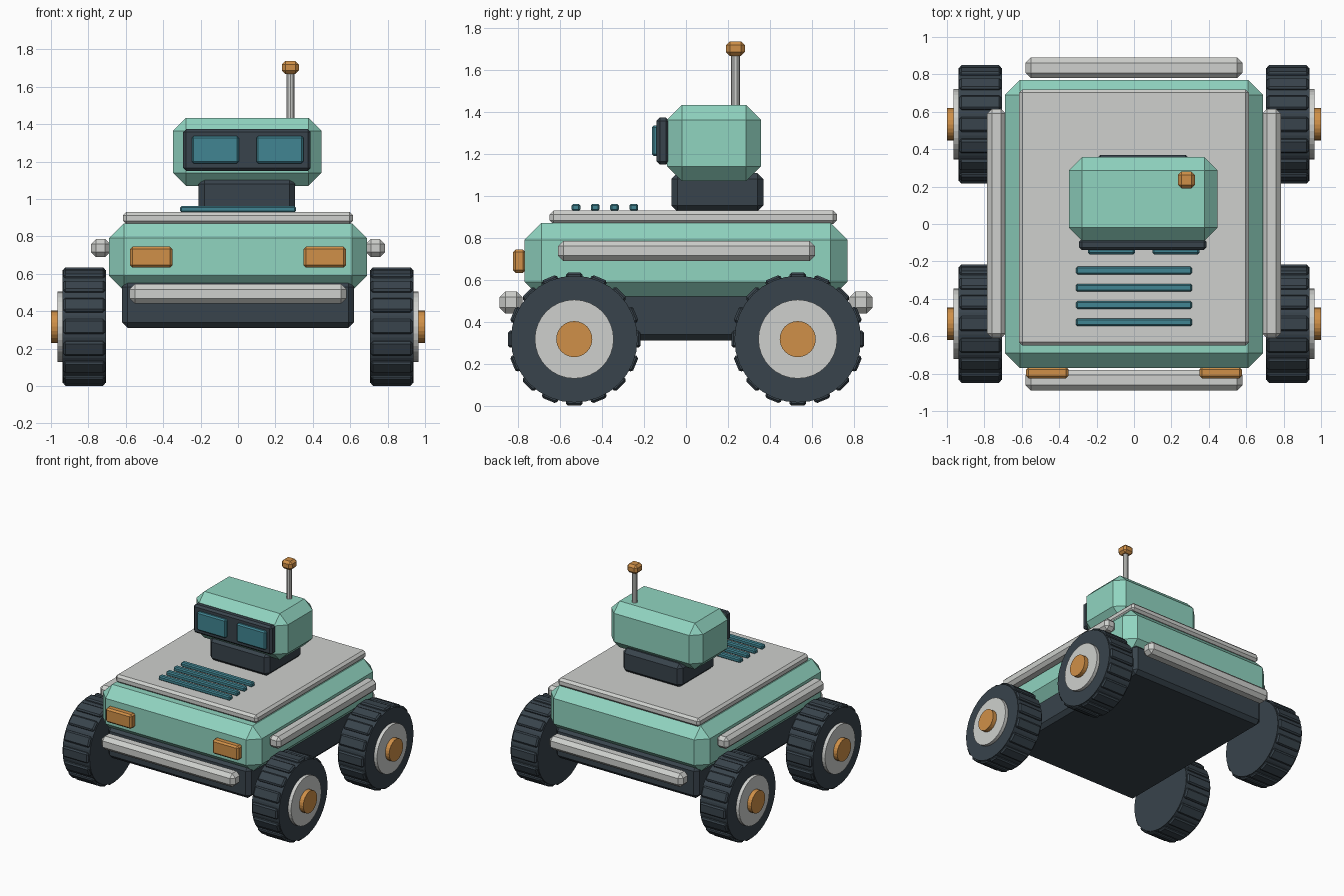
import bpy, bmesh, math
from mathutils import Matrix, Vector

if "Cube" in bpy.data.objects:
    bpy.data.objects.remove(bpy.data.objects["Cube"], do_unlink=True)


def material(name, rgb):
    m = bpy.data.materials.new(name)
    m.use_nodes = True
    m.diffuse_color = (*rgb, 1)
    m.node_tree.nodes["Principled BSDF"].inputs["Base Color"].default_value = (*rgb, 1)
    return m


MINT = material("mint paint", (0.28, 0.66, 0.53))
GREY = material("light grey", (0.62, 0.63, 0.61))
DARK = material("dark rubber", (0.04, 0.057, 0.072))
ORANGE = material("orange", (0.63, 0.28, 0.065))
TEAL = material("teal glass", (0.053, 0.235, 0.29))


def finish(name, bm, mat):
    bmesh.ops.recalc_face_normals(bm, faces=bm.faces)
    mesh = bpy.data.meshes.new(name)
    bm.to_mesh(mesh)
    bm.free()
    mesh.materials.append(mat)
    obj = bpy.data.objects.new(name, mesh)
    bpy.context.collection.objects.link(obj)
    return obj


def add_bevel(obj, width):
    mod = obj.modifiers.new("chamfer", "BEVEL")
    mod.width = width
    mod.segments = 1
    mod.limit_method = "ANGLE"


def box(name, x, y, z, mat, bevel):
    """Chamfered box from (min, max) ranges on each axis."""
    bm = bmesh.new()
    centre = Vector([(a + b) / 2 for a, b in (x, y, z)])
    size = [b - a for a, b in (x, y, z)]
    bmesh.ops.create_cube(bm, size=1, matrix=Matrix.Translation(centre) @ Matrix.Diagonal((*size, 1)))
    obj = finish(name, bm, mat)
    add_bevel(obj, bevel)
    return obj


def cylinder(name, centre, radius, depth, mat, axis="X", sides=32):
    bm = bmesh.new()
    turn = Matrix.Rotation(math.pi / 2, 4, "Y") if axis == "X" else Matrix()
    bmesh.ops.create_cone(bm, cap_ends=True, segments=sides, radius1=radius, radius2=radius,
                          depth=depth, matrix=Matrix.Translation(centre) @ turn)
    return finish(name, bm, mat)


def span(sign, near, far):
    return tuple(sorted((sign * near, sign * far)))


# Hull
box("chassis", (-0.62, 0.62), (-0.75, 0.75), (0.31, 0.56), DARK, 0.03)
box("body", (-0.69, 0.69), (-0.77, 0.77), (0.51, 0.87), MINT, 0.08)
box("deck_plate", (-0.615, 0.615), (-0.65, 0.72), (0.865, 0.93), GREY, 0.018)

# Vent slats on the deck
for i in range(4):
    y = -0.525 + 0.092 * i
    box(f"vent_slat_{i + 1}", (-0.31, 0.31), (y - 0.021, y + 0.021), (0.928, 0.962), TEAL, 0.008)

# Bumpers
for s, end in ((-1, "front"), (1, "rear")):
    box(f"{end}_bumper", (-0.58, 0.58), span(s, 0.78, 0.89), (0.44, 0.545), GREY, 0.028)

# Side rails and headlights
for s, side in ((1, "left"), (-1, "right")):
    box(f"{side}_rail", span(s, 0.685, 0.785), (-0.61, 0.615), (0.69, 0.785), GREY, 0.025)
    box(f"{side}_headlight", span(s, 0.35, 0.577), (-0.825, -0.765), (0.633, 0.745), ORANGE, 0.013)

# Head with visor and eyes
box("neck", (-0.21, 0.305), (-0.07, 0.37), (0.925, 1.11), DARK, 0.03)
box("head", (-0.348, 0.447), (-0.09, 0.357), (1.07, 1.433), MINT, 0.07)
box("visor", (-0.293, 0.388), (-0.14, -0.08), (1.15, 1.373), DARK, 0.015)
for name, x in (("right_eye", (-0.247, 0.005)), ("left_eye", (0.098, 0.35))):
    box(name, x, (-0.163, -0.13), (1.19, 1.336), TEAL, 0.01)

# Antenna
cylinder("antenna_mast", (0.28, 0.236, 1.55), 0.022, 0.27, GREY, axis="Z", sides=10)
box("antenna_tip", (0.235, 0.325), (0.191, 0.281), (1.668, 1.737), ORANGE, 0.018)

# Wheels: tyre, tread blocks, hub and cap
TREADS = 16
for s, side in ((1, "left"), (-1, "right")):
    for y, end in ((-0.533, "front"), (0.533, "rear")):
        tag = f"{end}_{side}"
        z = 0.317
        cylinder(f"{tag}_tyre", (s * 0.822, y, z), 0.302, 0.235, DARK)
        cylinder(f"{tag}_hub", (s * 0.945, y, z), 0.188, 0.042, GREY)
        cylinder(f"{tag}_hub_cap", (s * 0.975, y, z), 0.086, 0.05, ORANGE, sides=24)
        bm = bmesh.new()
        for i in range(TREADS):
            place = (Matrix.Translation((s * 0.822, y, z))
                     @ Matrix.Rotation(math.tau * i / TREADS, 4, "X")
                     @ Matrix.Translation((0, 0, 0.297)))
            bmesh.ops.create_cube(bm, size=1, matrix=place @ Matrix.Diagonal((0.22, 0.08, 0.04, 1)))
        add_bevel(finish(f"{tag}_treads", bm, DARK), 0.01)
